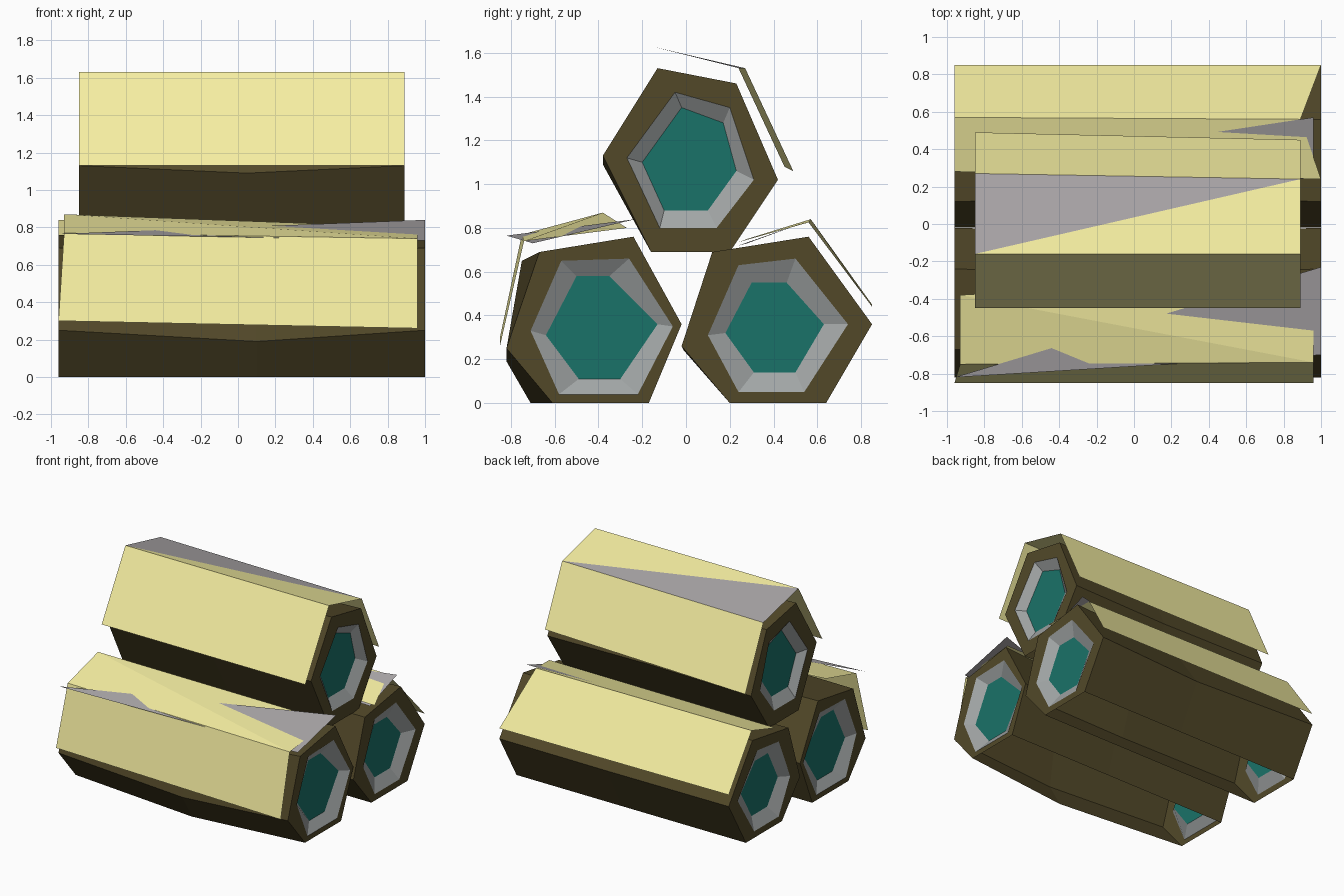
import bpy, bmesh

if "Cube" in bpy.data.objects:
    bpy.data.objects.remove(bpy.data.objects["Cube"])


def material(name, rgb):
    m = bpy.data.materials.new(name)
    m.diffuse_color = (*rgb, 1)
    m.use_nodes = True
    m.node_tree.nodes["Principled BSDF"].inputs["Base Color"].default_value = m.diffuse_color
    return m


BARK = material("bark", (0.085, 0.066, 0.022))
RIM = material("rim", (0.36, 0.38, 0.38))
CORE = material("core", (0.01, 0.17, 0.14))
CLOTH = material("pale_yellow", (0.92, 0.86, 0.36))
GREY = material("flap_grey", (0.40, 0.38, 0.39))
RECESS = 0.05


def finish(bm, name, mats):
    me = bpy.data.meshes.new(name)
    bm.to_mesh(me)
    bm.free()
    for m in mats:
        me.materials.append(m)
    ob = bpy.data.objects.new(name, me)
    bpy.context.collection.objects.link(ob)
    return ob


def log(name, x0, x1, xm, outer, mid, rim, core):
    """Six-sided log, open underneath: rings bridged along x, recessed core at both ends."""
    rings = [(x0 + RECESS, core), (x0, rim), (x0, outer), (xm, mid),
             (x1, outer), (x1, rim), (x1 - RECESS, core)]
    band_mats = [1, 0, 0, 0, 0, 1]
    bm = bmesh.new()
    loops = [[bm.verts.new((x, y, z)) for y, z in prof] for x, prof in rings]
    ends = []
    for k, (a, b) in enumerate(zip(loops, loops[1:])):
        wall = k in (2, 3)
        for i in range(6):
            if wall and i == 0:          # hidden underside is left open
                continue
            j = (i + 1) % 6
            f = bm.faces.new((a[i], a[j], b[j], b[i]))
            f.material_index = band_mats[k]
            if not wall:
                ends.append(f)
    for loop in (loops[0], loops[-1]):
        f = bm.faces.new(loop)
        f.material_index = 2
        ends.append(f)
    bmesh.ops.recalc_face_normals(bm, faces=bm.faces)
    bmesh.ops.reverse_faces(bm, faces=ends)   # end faces are wound inward
    return finish(bm, name, (BARK, RIM, CORE))


def sheet(name, pts, faces, mat):
    """Thin open sheet, faces wound to look up and outward."""
    bm = bmesh.new()
    vs = [bm.verts.new(p) for p in pts]
    for f in faces:
        bm.faces.new([vs[i] for i in f])
    return finish(bm, name, (mat,))


# Logs: profiles are (y, z), starting bottom left and going round
log("front_log", -0.96, 1.0, 0.10,
    [(-.61, 0), (-.17, 0), (-.02, .36), (-.24, .76), (-.67, .69), (-.82, .25)],
    [(-.71, 0), (-.17, 0), (-.05, .36), (-.27, .72), (-.75, .65), (-.82, .19)],
    [(-.58, .04), (-.22, .04), (-.06, .35), (-.26, .66), (-.57, .65), (-.71, .33)],
    [(-.49, .11), (-.30, .11), (-.13, .36), (-.35, .58), (-.50, .58), (-.64, .31)])
log("back_log", -0.96, 1.0, 0.10,
    [(.20, 0), (.64, 0), (.85, .36), (.56, .76), (.12, .69), (-.02, .26)],
    [(.20, 0), (.64, 0), (.82, .34), (.55, .72), (.14, .68), (-.01, .24)],
    [(.24, .05), (.54, .05), (.74, .36), (.50, .66), (.24, .63), (.10, .31)],
    [(.31, .14), (.50, .14), (.63, .36), (.46, .55), (.30, .55), (.18, .32)])
log("top_log", -0.85, 0.89, 0.05,
    [(-.16, .69), (.20, .69), (.42, 1.02), (.23, 1.46), (-.13, 1.53), (-.38, 1.13)],
    [(-.15, .69), (.20, .69), (.40, 1.02), (.22, 1.43), (-.13, 1.50), (-.38, 1.09)],
    [(-.12, .80), (.14, .80), (.31, 1.02), (.20, 1.35), (-.05, 1.42), (-.27, 1.12)],
    [(-.10, .88), (.10, .88), (.23, 1.06), (.17, 1.28), (-.02, 1.35), (-.20, 1.10)])

# Yellow covers lying over each log
sheet("front_log_cover",
      [(-.96, -.85, .30), (.96, -.85, .26), (-.93, -.75, .77), (.96, -.74, .74),
       (-.93, -.38, .87), (.96, -.27, .80)],
      [(0, 1, 3, 2), (2, 3, 4), (3, 5, 4)], CLOTH)
sheet("back_log_cover",
      [(-.96, .28, .75), (1.0, .24, .735), (-.96, .57, .84), (.89, .56, .825),
       (-.96, .85, .45), (1.0, .85, .44)],
      [(0, 1, 3, 2), (2, 3, 5, 4)], CLOTH)
sheet("top_log_cover",
      [(-.85, -.45, 1.13), (.89, -.45, 1.13), (-.85, -.16, 1.63), (.89, -.16, 1.63),
       (-.85, .27, 1.53), (.89, .24, 1.53), (-.85, .49, 1.06), (.89, .45, 1.08)],
      [(0, 1, 3, 2), (2, 3, 5), (4, 5, 7, 6)], CLOTH)

# Grey triangular flaps crossing the covers
tri = [(0, 1, 2)]
sheet("front_log_flap", [(-.96, -.82, .765), (1.0, -.70, .73), (1.0, -.23, .84)], tri, GREY)
sheet("back_log_flap", [(-.96, .28, .73), (.96, .24, .72), (.96, .57, .835)], tri, GREY)
sheet("top_log_flap", [(-.85, -.16, 1.63), (.89, .24, 1.53), (-.85, .27, 1.53)], tri, GREY)
